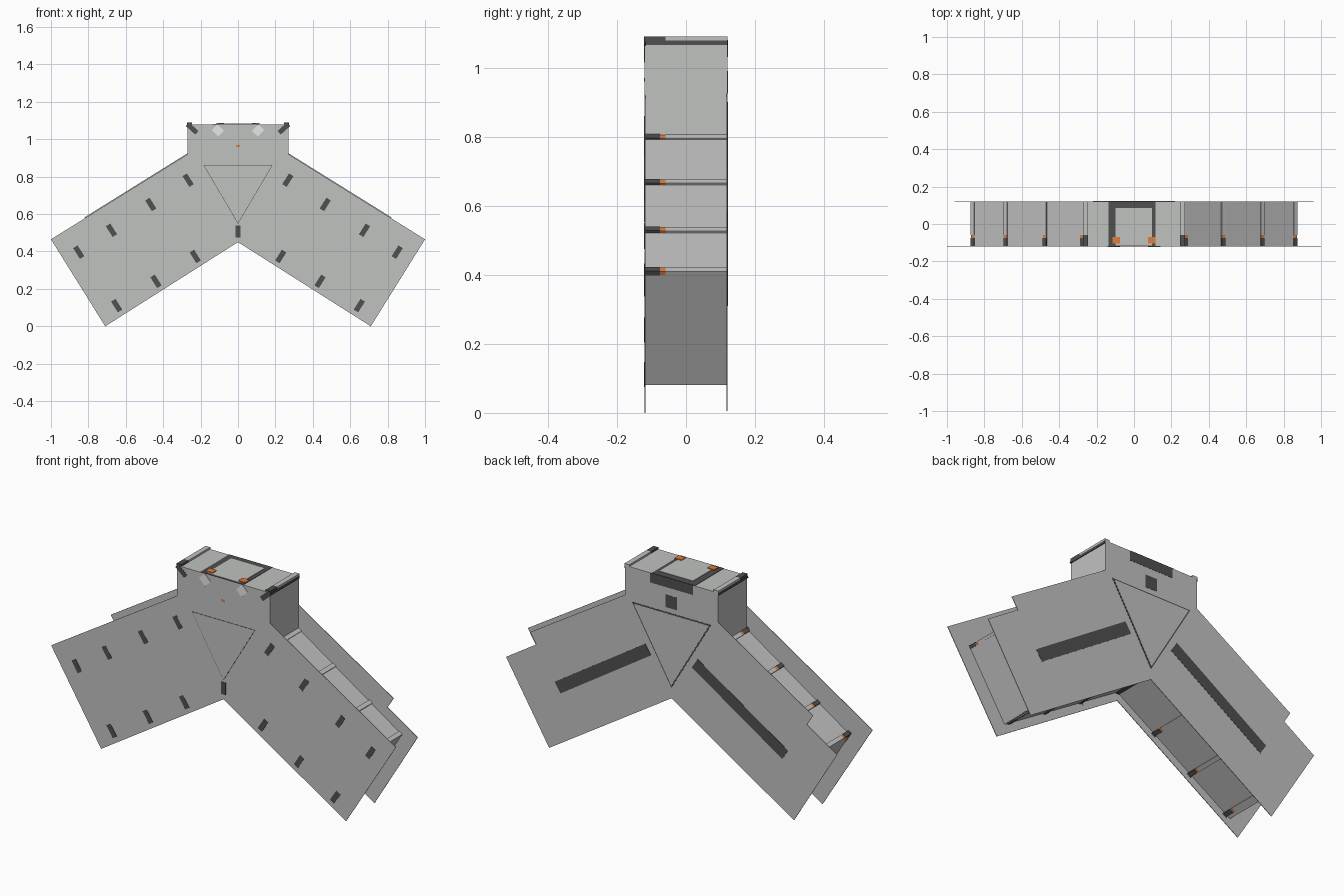
import bpy, bmesh, math
from mathutils import Vector

if "Cube" in bpy.data.objects:
    bpy.data.objects.remove(bpy.data.objects["Cube"])


def material(name, rgb):
    m = bpy.data.materials.new(name)
    m.diffuse_color = (*rgb, 1)
    m.use_nodes = True
    m.node_tree.nodes["Principled BSDF"].inputs["Base Color"].default_value = m.diffuse_color
    return m


GRAY = material("light gray", (0.53, 0.54, 0.53))
DARK = material("dark gray", (0.08, 0.08, 0.08))
ORANGE = material("orange", (0.75, 0.2, 0.05))
WHITE = material("white", (0.8, 0.8, 0.8))

F, B, T = -0.12, 0.12, 0.003     # front and back planes, sheet thickness


def prism(name, pts, y0, y1, mat):
    """Extrude an x-z outline from y0 to y1."""
    bm = bmesh.new()
    a = [bm.verts.new((x, y0, z)) for x, z in pts]
    b = [bm.verts.new((x, y1, z)) for x, z in pts]
    bm.faces.new(a)
    bm.faces.new(b[::-1])
    n = len(pts)
    for i in range(n):
        j = (i + 1) % n
        bm.faces.new((a[i], b[i], b[j], a[j]))
    bmesh.ops.recalc_face_normals(bm, faces=bm.faces)
    me = bpy.data.meshes.new(name)
    bm.to_mesh(me)
    bm.free()
    me.materials.append(mat)
    ob = bpy.data.objects.new(name, me)
    bpy.context.collection.objects.link(ob)
    return ob


def bar(name, p, q, w, y0, y1, mat):
    """Rectangle of width w around the line p-q, extruded in y."""
    p, q = Vector(p), Vector(q)
    d = (q - p).normalized()
    n = Vector((-d.y, d.x)) * w / 2
    return prism(name, [p + n, q + n, q - n, p - n], y0, y1, mat)


def rect(name, x0, x1, z0, z1, y0, y1, mat):
    return prism(name, [(x0, z0), (x1, z0), (x1, z1), (x0, z1)], y0, y1, mat)


def mirrored(half):
    """Close a right-hand outline running from the top centre to the bottom centre."""
    return half + [(-x, z) for x, z in reversed(half) if x > 0]


# Front and back sheets; the back one has notched arm corners
prism("front_plate", mirrored([(0.27, 1.08), (0.27, 0.92), (1, 0.465), (0.71, 0), (0, 0.45)]),
      F, F + T, GRAY)
prism("back_plate", mirrored([(0.27, 1.08), (0.27, 0.925), (0.82, 0.583), (0.785, 0.527),
                              (0.96, 0.415), (0.71, 0.005), (0, 0.455)]), B - T, B, GRAY)

along = Vector((0.846, -0.533))     # outward along the right arm
across = Vector((0.533, 0.846))     # from lower wall to upper wall
upper_ribs = [(0.275, 0.795), (0.475, 0.665), (0.685, 0.527), (0.86, 0.41)]
lower_ribs = [(0.22, 0.36), (0.43, 0.227), (0.64, 0.097)]

for s, side in ((1, "right"), (-1, "left")):
    def m(p):
        return (s * p[0], p[1])

    # Walls between the sheets
    path = [(0.267, 1.08), (0.267, 0.80), (0.865, 0.405), (0.663, 0.083), (0, 0.497)]
    for part, p, q in zip(("neck", "upper", "end", "lower"), path, path[1:]):
        bar(f"{side}_{part}_wall", m(p), m(q), 0.006, F + T, B - T, GRAY)

    # Ribs across the walls, with dark catches, orange tips and front slots
    for row, ribs, way in (("upper", upper_ribs, 1), ("lower", lower_ribs, -1)):
        for i, (x, z) in enumerate(ribs):
            c = Vector((x, z))
            p, q = c - along * 0.011, c + along * 0.011
            tag = f"{side}_{row}_{i + 1}"
            bar(f"rib_{tag}", m(p), m(q), 0.014, -0.06, B - T, GRAY)
            bar(f"rib_catch_{tag}", m(p), m(q), 0.016, F + T, -0.075, DARK)
            bar(f"rib_tip_{tag}", m(p), m(q), 0.012, -0.075, -0.06, ORANGE)
            a = c - across * way * 0.05
            b = c + across * way * 0.018
            bar(f"front_slot_{tag}", m(a), m(b), 0.028, F - 0.001, F + T, DARK)

    # Corner rails on top of the neck
    bar(f"{side}_corner_rail", m((0.245, 1.083)), m((0.272, 1.083)), 0.014, -0.06, B, GRAY)
    bar(f"{side}_corner_catch", m((0.245, 1.083)), m((0.272, 1.083)), 0.014, F, -0.06, DARK)
    bar(f"{side}_rail_side", m((0.27, 1.066)), m((0.27, 1.078)), 0.008, F, B, DARK)
    bar(f"{side}_corner_slot", m((0.22, 1.035)), m((0.27, 1.08)), 0.026, F - 0.001, F + T, DARK)

    # Long dark slit on the back of each arm
    bar(f"{side}_back_slit", m((0.135, 0.675)), m((0.66, 0.335)), 0.062, B - T, B + 0.001, DARK)

    # Pale clip with orange tip by the hatch
    bar(f"{side}_clip", m((0.09, 1.03)), m((0.125, 1.065)), 0.045, F - 0.002, F + T, WHITE)
    rect(f"{side}_clip_tip", *sorted((s * 0.075, s * 0.115)), 1.082, 1.088, -0.105, -0.07, ORANGE)

# Top lid with dark frame and hatch
rect("top_lid", -0.27, 0.27, 1.077, 1.08, F, B, GRAY)
rect("hatch_frame", -0.135, 0.115, 1.078, 1.082, F, B, DARK)
rect("hatch", -0.1, 0.095, 1.08, 1.084, -0.115, 0.085, GRAY)
rect("back_hatch_notch", -0.125, 0.125, 1.03, 1.08, B - T, B + 0.001, DARK)
rect("back_window", -0.033, 0.033, 0.925, 0.99, B - T, B + 0.001, DARK)
rect("front_light", -0.01, 0.01, 0.96, 0.97, F - 0.001, F + T, ORANGE)

# Slot at the fork between the arms
rect("fork_slot", -0.013, 0.013, 0.475, 0.54, F - 0.001, F + T, DARK)
rect("fork_rib", -0.011, 0.011, 0.485, 0.5, F + T, B - T, DARK)

# Triangular joint covers with dark seams
prism("back_joint_seam", [(-0.23, 0.90), (0.23, 0.90), (0, 0.51)], B, B + 0.001, DARK)
prism("back_joint_cover", [(-0.219, 0.894), (0.219, 0.894), (0, 0.522)], B, B + 0.002, GRAY)
prism("front_joint_seam", [(-0.185, 0.862), (0.185, 0.862), (0, 0.548)], F - 0.0005, F, DARK)
prism("front_joint_cover", [(-0.181, 0.860), (0.181, 0.860), (0, 0.553)], F - 0.0015, F, GRAY)
